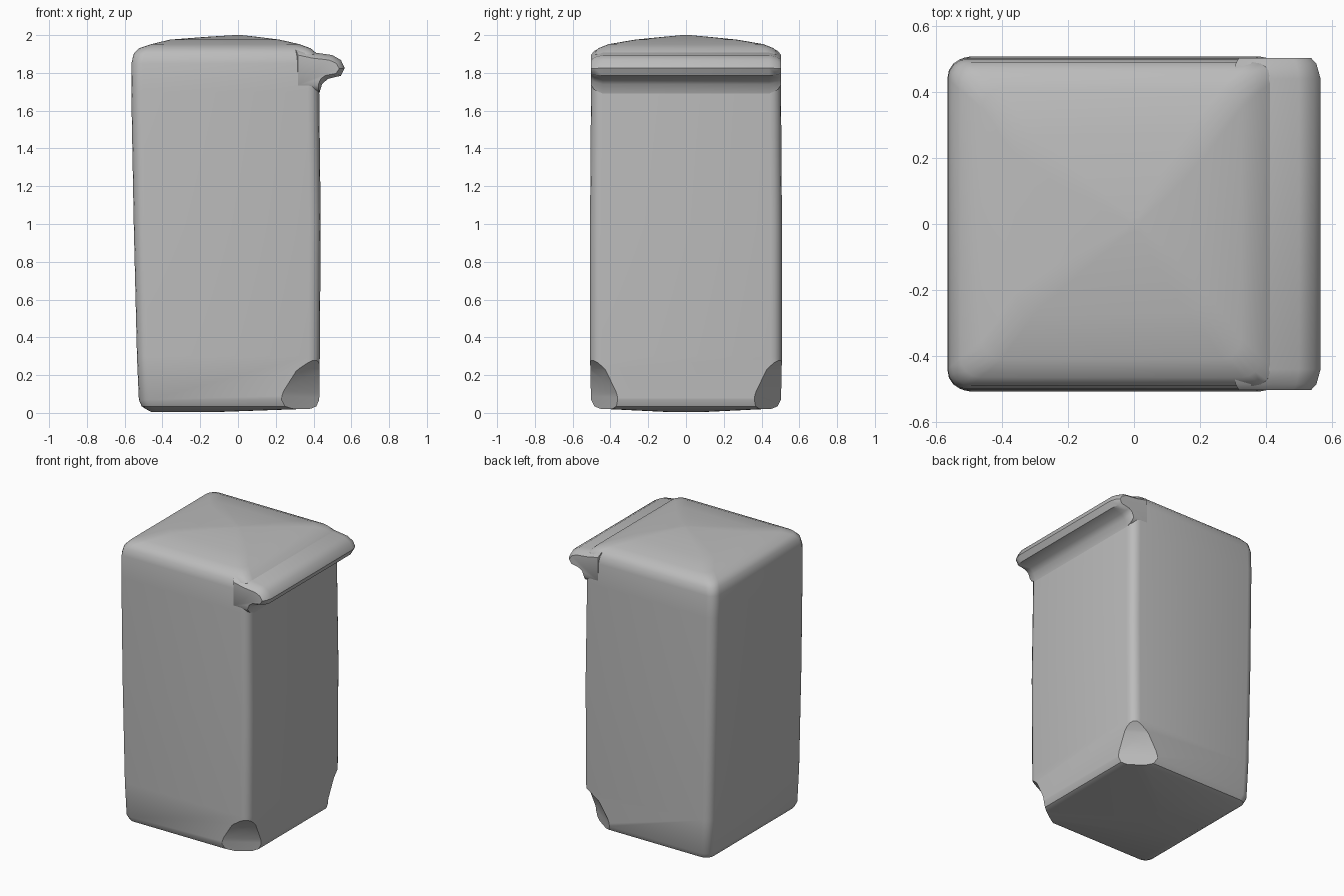
import bpy, bmesh, math

if "Cube" in bpy.data.objects:
    bpy.data.objects.remove(bpy.data.objects["Cube"])

grey = bpy.data.materials.new("bin grey")
grey.diffuse_color = (0.5, 0.5, 0.5, 1)
grey.use_nodes = True
grey.node_tree.nodes["Principled BSDF"].inputs["Base Color"].default_value = grey.diffuse_color


def make_object(name, bm):
    bmesh.ops.recalc_face_normals(bm, faces=bm.faces[:])
    mesh = bpy.data.meshes.new(name)
    bm.to_mesh(mesh)
    bm.free()
    mesh.materials.append(grey)
    ob = bpy.data.objects.new(name, mesh)
    bpy.context.collection.objects.link(ob)
    return ob


def loft(name, rings):
    bm = bmesh.new()
    loops = [[bm.verts.new(p) for p in ring] for ring in rings]
    for a, b in zip(loops, loops[1:]):
        for i in range(len(a)):
            j = (i + 1) % len(a)
            bm.faces.new((a[i], a[j], b[j], b[i]))
    bm.faces.new(loops[0])
    bm.faces.new(loops[-1])
    return make_object(name, bm)


def rounded_rect(z, x0, x1, hy, r, steps=4):
    pts = []
    corners = ((x1 - r, hy - r), (x0 + r, hy - r), (x0 + r, r - hy), (x1 - r, r - hy))
    for q, (cx, cy) in enumerate(corners):
        for s in range(steps + 1):
            a = math.pi / 2 * (q + s / steps)
            pts.append((cx + r * math.cos(a), cy + r * math.sin(a), z))
    return pts


def shade(ob, angle):
    bpy.ops.object.select_all(action='DESELECT')
    ob.select_set(True)
    bpy.context.view_layer.objects.active = ob
    bpy.ops.object.shade_smooth_by_angle(angle=math.radians(angle))


# Bin body: tapered rounded box with a domed lid (z, x min, x max, half depth, radius)
body = loft("bin_body", [rounded_rect(*s) for s in (
    (0.005, -0.46, -0.10, 0.10, 0.05),
    (0.022, -0.49, 0.385, 0.455, 0.05),
    (0.035, -0.51, 0.415, 0.485, 0.055),
    (0.07, -0.525, 0.43, 0.503, 0.06),
    (0.30, -0.535, 0.433, 0.508, 0.06),
    (1.00, -0.552, 0.438, 0.508, 0.06),
    (1.70, -0.565, 0.430, 0.503, 0.06),
    (1.85, -0.564, 0.430, 0.500, 0.06),
    (1.90, -0.553, 0.420, 0.490, 0.06),
    (1.93, -0.525, 0.385, 0.465, 0.06),
    (1.952, -0.46, 0.325, 0.41, 0.06),
    (1.976, -0.36, 0.22, 0.27, 0.06),
    (1.990, -0.18, 0.11, 0.13, 0.04),
    (2.000, -0.02, 0.02, 0.02, 0.01),
)])

# Wheel recesses: faceted corner cuts on both bottom right corners
for side in (-1, 1):
    bm = bmesh.new()
    for x, y, z in ((0.17, 0.53, -0.05), (0.45, 0.335, -0.05), (0.195, 0.53, 0.09),
                    (0.45, 0.35, 0.09), (0.29, 0.53, 0.235), (0.45, 0.42, 0.235),
                    (0.42, 0.53, 0.31), (0.45, 0.50, 0.31), (0.35, 0.445, 0.18),
                    (0.6, 0.7, -0.05), (0.6, 0.7, 0.31)):
        bm.verts.new((x, side * y, z))
    bmesh.ops.convex_hull(bm, input=bm.verts[:])
    cutter = make_object("recess_cutter", bm)
    cutter.hide_render = True
    mod = body.modifiers.new("recess", 'BOOLEAN')
    mod.operation = 'DIFFERENCE'
    mod.solver = 'EXACT'
    mod.object = cutter
    bpy.context.view_layer.objects.active = body
    bpy.ops.object.modifier_apply(modifier=mod.name)
    bpy.data.objects.remove(cutter)
shade(body, 35)

# Lid handle: lip profile running across the right side, narrowing at its ends
profile = ((0.30, 1.935), (0.39, 1.910), (0.50, 1.894), (0.545, 1.868), (0.565, 1.825),
           (0.545, 1.785), (0.475, 1.768), (0.445, 1.74), (0.43, 1.69), (0.30, 1.69))
ends = ((-0.503, 0.65), (-0.485, 0.85), (-0.44, 1), (0.44, 1), (0.485, 0.85), (0.503, 0.65))
handle = loft("lid_handle", [
    [(0.40 + (x - 0.40) * (0.5 + k / 2), y, 1.82 + (z - 1.82) * k) for x, z in profile]
    for y, k in ends])
shade(handle, 40)
